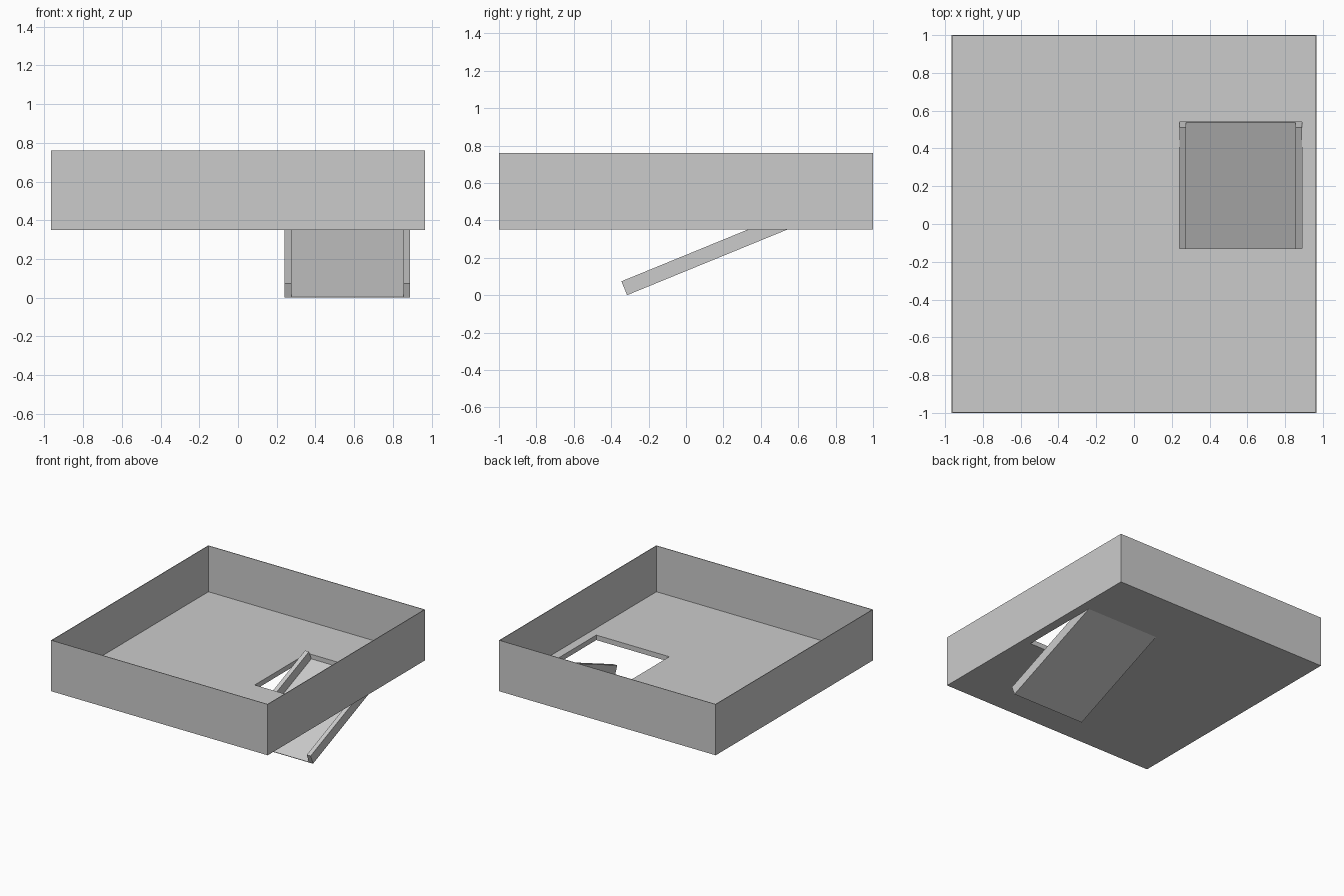
import bpy, bmesh, math
from mathutils import Matrix

if "Cube" in bpy.data.objects:
    bpy.data.objects.remove(bpy.data.objects["Cube"])


def finish(name, bm):
    bmesh.ops.recalc_face_normals(bm, faces=bm.faces)
    mesh = bpy.data.meshes.new(name)
    bm.to_mesh(mesh)
    bm.free()
    ob = bpy.data.objects.new(name, mesh)
    bpy.context.collection.objects.link(ob)
    return ob


def extrude(bm, faces, vec):
    res = bmesh.ops.extrude_face_region(bm, geom=faces)
    verts = [g for g in res["geom"] if isinstance(g, bmesh.types.BMVert)]
    bmesh.ops.translate(bm, verts=verts, vec=vec)


def frame(name, outer, inner, z0, z1):
    """Slab with a rectangular opening; rects are (x0, x1, y0, y1)."""
    bm = bmesh.new()
    loops = []
    for x0, x1, y0, y1 in (outer, inner):
        loops.append([bm.verts.new((x, y, z0))
                      for x, y in ((x0, y0), (x1, y0), (x1, y1), (x0, y1))])
    a, b = loops
    faces = [bm.faces.new((a[i], a[(i + 1) % 4], b[(i + 1) % 4], b[i]))
             for i in range(4)]
    extrude(bm, faces, (0, 0, z1 - z0))
    return finish(name, bm)


W, D, T = 0.965, 1.0, 0.005
inside = (-W + T, W - T, -D + T, D - T)

# Thin tray walls
frame("tray_walls", (-W, W, -D, D), inside, 0.35, 0.76)

# Tray floor with the ramp opening
frame("tray_floor", inside, (0.24, 0.89, -0.13, 0.54), 0.35, 0.39)

# Sloping ramp: thin channel with a rail on each side
x0, x1, rail_w, rail_h, sheet = 0.241, 0.889, 0.035, 0.08, 0.005
run, rise = 0.855, 0.35
profile = [(x0, 0), (x1, 0), (x1, rail_h), (x1 - rail_w, rail_h),
           (x1 - rail_w, sheet), (x0 + rail_w, sheet),
           (x0 + rail_w, rail_h), (x0, rail_h)]
bm = bmesh.new()
face = bm.faces.new([bm.verts.new((x, 0, z)) for x, z in profile])
extrude(bm, [face], (0, math.hypot(run, rise), 0))
bm.transform(Matrix.Translation((0, -0.315, 0))
             @ Matrix.Rotation(math.atan2(rise, run), 4, 'X'))
finish("ramp", bm)
